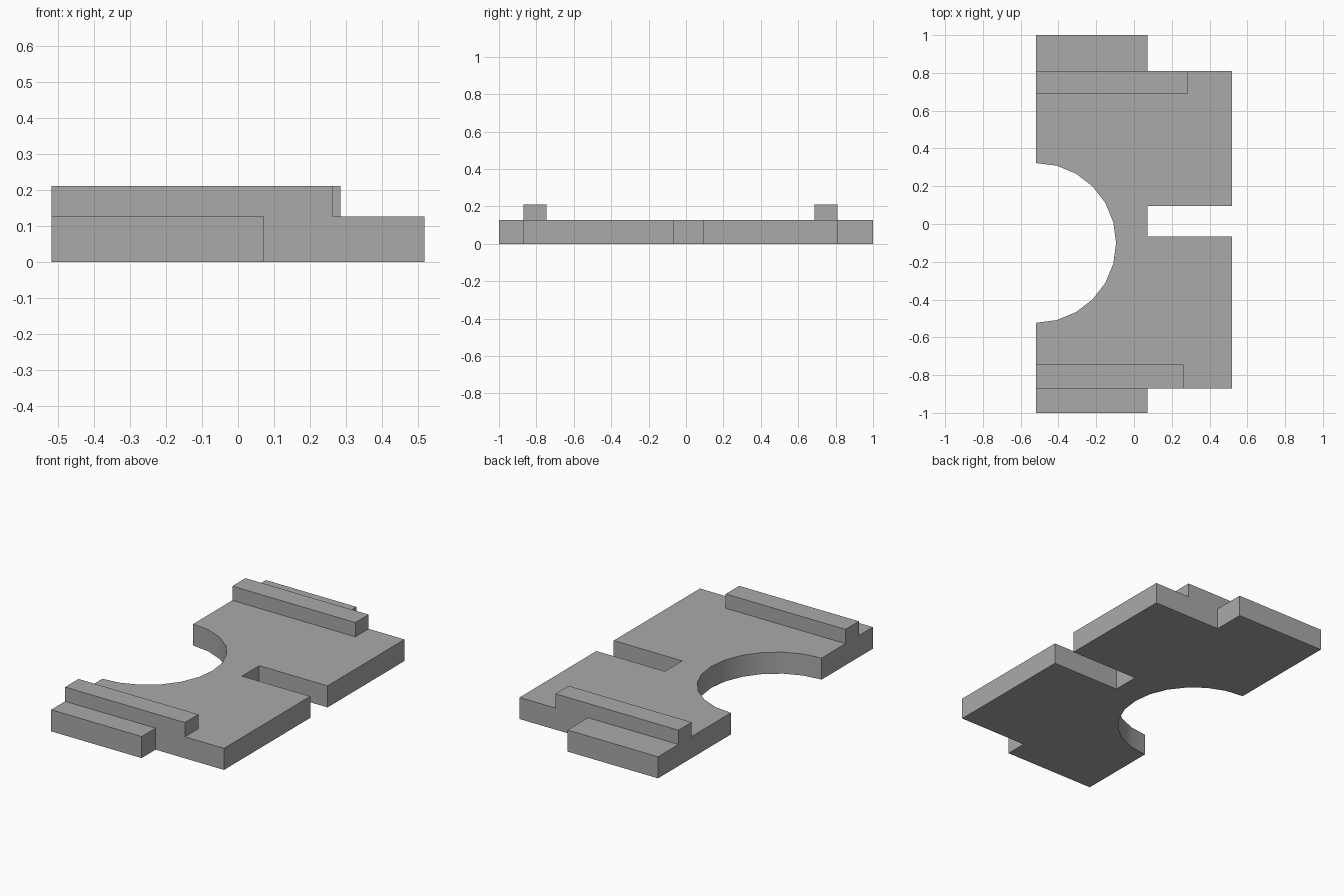
import bpy, bmesh
from math import sin, cos, radians

cube = bpy.data.objects.get("Cube")
if cube:
    bpy.data.objects.remove(cube, do_unlink=True)

# Single grey finish
GREY = (0.40, 0.40, 0.40, 1)
grey = bpy.data.materials.new("plain_grey")
grey.use_nodes = True
grey.diffuse_color = GREY
grey.node_tree.nodes["Principled BSDF"].inputs["Base Color"].default_value = GREY

LEFT, RIGHT, STEP = -0.518, 0.518, 0.072
PLATE_TOP, RAIL_TOP = 0.127, 0.211
BACK, FRONT = 0.81, -0.87


def extrude_outline(name, outline, z0, z1):
    """Raise a flat outline (anticlockwise from above) into a solid."""
    bm = bmesh.new()
    base = bm.faces.new([bm.verts.new((x, y, z0)) for x, y in outline])
    grown = bmesh.ops.extrude_face_region(bm, geom=[base], use_keep_orig=True)
    top = [v for v in grown["geom"] if isinstance(v, bmesh.types.BMVert)]
    bmesh.ops.translate(bm, vec=(0, 0, z1 - z0), verts=top)
    bmesh.ops.recalc_face_normals(bm, faces=bm.faces)
    mesh = bpy.data.meshes.new(name)
    bm.to_mesh(mesh)
    bm.free()
    mesh.materials.append(grey)
    obj = bpy.data.objects.new(name, mesh)
    bpy.context.collection.objects.link(obj)
    return obj


# Base plate: stepped ends, a slot on one side, a half-round bite on the other
bite_y, bite_r, segments = -0.1, 0.423, 12
bite = [(LEFT + bite_r * cos(a), bite_y + bite_r * sin(a))
        for a in (radians(90 - 180 * i / segments) for i in range(segments + 1))]
outline = [
    (LEFT, -1), (STEP, -1), (STEP, FRONT), (RIGHT, FRONT),
    (RIGHT, -0.067), (STEP, -0.067), (STEP, 0.094), (RIGHT, 0.094),
    (RIGHT, BACK), (STEP, BACK), (STEP, 1), (LEFT, 1),
] + bite
plate = extrude_outline("base_plate", outline, 0, PLATE_TOP)

# Raised rails along the two ends
for name, y0, y1, end in (("front_rail", FRONT, -0.745, 0.263),
                          ("back_rail", 0.687, BACK, 0.284)):
    extrude_outline(name, [(LEFT, y0), (end, y0), (end, y1), (LEFT, y1)],
                    PLATE_TOP, RAIL_TOP)

# Smooth the curved bite, keep every corner sharp
bpy.ops.object.select_all(action="DESELECT")
plate.select_set(True)
bpy.context.view_layer.objects.active = plate
bpy.ops.object.shade_smooth_by_angle(angle=radians(30))
